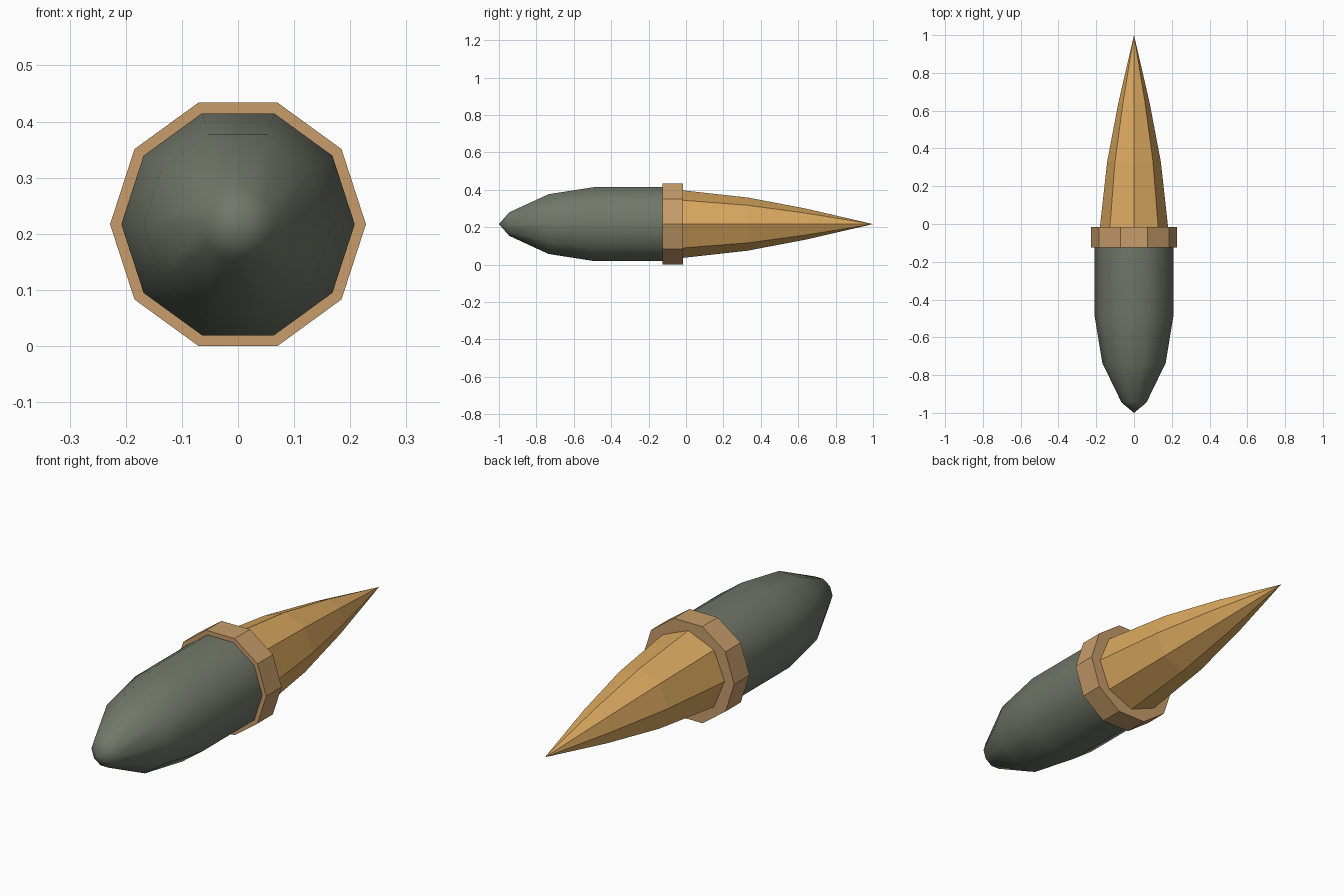
import bpy, bmesh, math

if "Cube" in bpy.data.objects:
    bpy.data.objects.remove(bpy.data.objects["Cube"])

AXIS_Z = 0.217  # height of the long axis


def material(name, rgb):
    m = bpy.data.materials.new(name)
    m.diffuse_color = (*rgb, 1)
    m.use_nodes = True
    m.node_tree.nodes["Principled BSDF"].inputs["Base Color"].default_value = m.diffuse_color
    return m


def lathe(name, profile, sides, mat, smooth=False):
    """Sweep (y, radius) points around the y axis; radius 0 makes a tip."""
    bm = bmesh.new()
    rings = []
    for y, r in profile:
        if r == 0:
            rings.append([bm.verts.new((0, y, AXIS_Z))])
        else:
            rings.append([bm.verts.new((r * math.cos(math.tau * i / sides), y,
                                        AXIS_Z + r * math.sin(math.tau * i / sides)))
                          for i in range(sides)])
    for a, b in zip(rings, rings[1:]):
        for i in range(sides):
            j = (i + 1) % sides
            quad = [a[i % len(a)], a[j % len(a)], b[j % len(b)], b[i % len(b)]]
            bm.faces.new(list(dict.fromkeys(quad)))
    for ring in (rings[0], rings[-1]):
        if len(ring) > 1:
            bm.faces.new(ring)
    bmesh.ops.recalc_face_normals(bm, faces=bm.faces)
    mesh = bpy.data.meshes.new(name)
    bm.to_mesh(mesh)
    bm.free()
    mesh.materials.append(mat)
    ob = bpy.data.objects.new(name, mesh)
    bpy.context.collection.objects.link(ob)
    if smooth:
        bpy.ops.object.select_all(action='DESELECT')
        ob.select_set(True)
        bpy.context.view_layer.objects.active = ob
        bpy.ops.object.shade_smooth_by_angle(angle=math.radians(70))
    return ob


grey = material("grey_green", (0.165, 0.185, 0.142))
tan = material("tan", (0.57, 0.335, 0.145))
gold = material("golden_tan", (0.70, 0.39, 0.115))

# Rounded front body
lathe("front_body", [(-1, 0), (-0.945, 0.066), (-0.735, 0.168),
                     (-0.49, 0.208), (-0.10, 0.208)], 10, grey, smooth=True)
# Collar around the joint
lathe("collar", [(-0.125, 0.228), (-0.016, 0.228)], 10, tan)
# Long tapering rear spike
lathe("rear_spike", [(-0.03, 0.182), (0.33, 0.142), (0.64, 0.083), (1, 0)], 8, gold)
